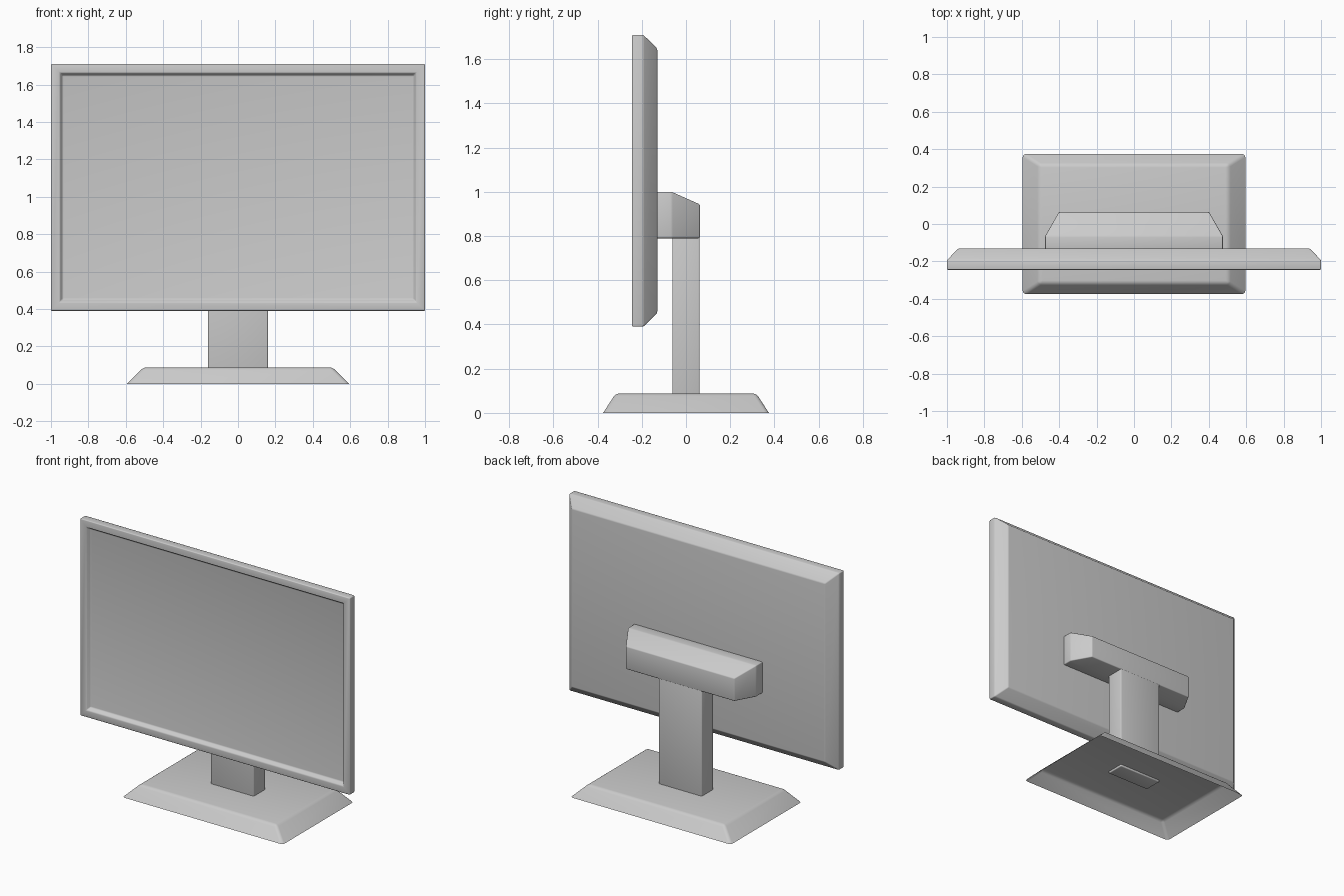
import bpy, bmesh

if "Cube" in bpy.data.objects:
    bpy.data.objects.remove(bpy.data.objects["Cube"])


def loft(name, axis, rings, bevel, cap_start=True, cap_end=True):
    """Loft rectangles (half_x, low, high, position) along the 'y' or 'z' axis."""
    bm = bmesh.new()
    loops = []
    for hx, lo, hi, pos in rings:
        corners = [(-hx, lo), (hx, lo), (hx, hi), (-hx, hi)]
        loops.append([bm.verts.new((u, pos, v) if axis == 'y' else (u, v, pos))
                      for u, v in corners])
    for a, b in zip(loops, loops[1:]):
        for i in range(4):
            j = (i + 1) % 4
            bm.faces.new((a[i], a[j], b[j], b[i]))
    if cap_start:
        bm.faces.new(loops[0])
    if cap_end:
        bm.faces.new(loops[-1])
    bmesh.ops.recalc_face_normals(bm, faces=bm.faces)
    # soften every hard edge
    edges = [e for e in bm.edges
             if len(e.link_faces) == 2 and e.calc_face_angle() > 0.3]
    bmesh.ops.bevel(bm, geom=edges, offset=bevel, segments=3, profile=0.5,
                    affect='EDGES', clamp_overlap=True)
    mesh = bpy.data.meshes.new(name)
    bm.to_mesh(mesh)
    bm.free()
    obj = bpy.data.objects.new(name, mesh)
    bpy.context.collection.objects.link(obj)
    bpy.ops.object.select_all(action='DESELECT')
    obj.select_set(True)
    bpy.context.view_layer.objects.active = obj
    bpy.ops.object.shade_smooth_by_angle(angle=0.7)
    return obj


def panel_ring(inset, y):
    return (1.0 - inset, 0.39 + inset, 1.71 - inset, y)


# display panel: recessed screen, bezel, side wall, chamfered back
loft("display_panel", 'y', [
    panel_ring(0.062, -0.22),
    panel_ring(0.047, -0.245),
    panel_ring(0.0, -0.245),
    panel_ring(0.0, -0.193),
    panel_ring(0.062, -0.13)], 0.006)

# mount block behind the panel, tapering at the top and both sides
loft("rear_mount", 'y', [
    (0.475, 0.79, 1.0, -0.135),
    (0.475, 0.79, 1.0, -0.065),
    (0.402, 0.79, 0.943, 0.063)], 0.006)

# upright column
loft("stand_column", 'z', [
    (0.16, -0.062, 0.062, 0.075),
    (0.16, -0.062, 0.062, 0.80)], 0.006)

# hollow base with sloping sides, open underneath
loft("stand_base", 'z', [
    (0.595, -0.375, 0.375, 0.0),
    (0.505, -0.318, 0.318, 0.088)], 0.016, cap_start=False)
